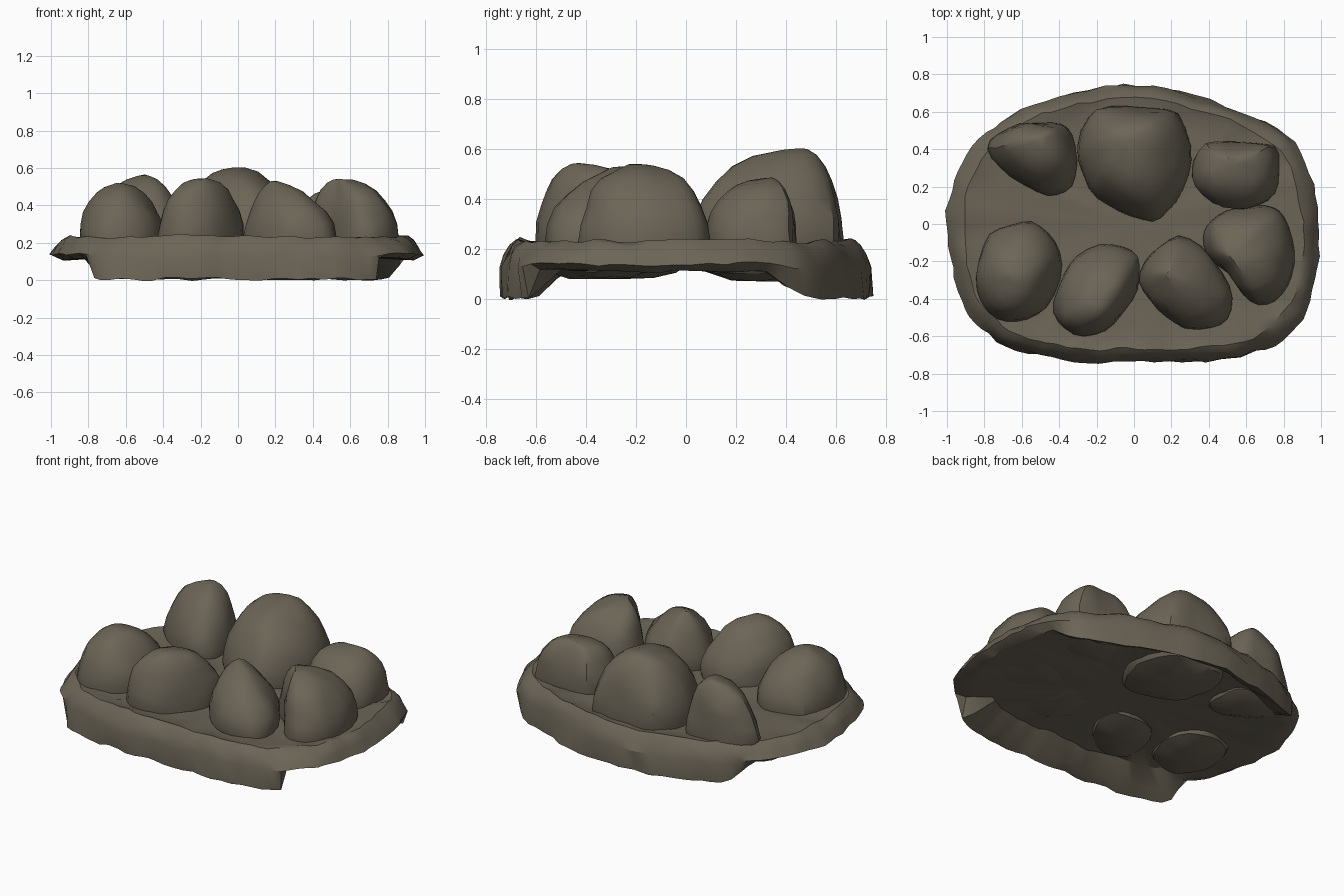
import bpy, bmesh, math
from mathutils import Vector, noise

cube = bpy.data.objects.get("Cube")
if cube:
    bpy.data.objects.remove(cube, do_unlink=True)

stone = bpy.data.materials.new("grey brown stone")
stone.use_nodes = True
COLOUR = (0.15, 0.13, 0.095, 1)
stone.diffuse_color = COLOUR
stone.node_tree.nodes["Principled BSDF"].inputs["Base Color"].default_value = COLOUR


def smooth_loop(points, steps):
    """Closed Catmull-Rom curve through the outline points."""
    pts = [Vector(p) for p in points]
    n, out = len(pts), []
    for i in range(n):
        a, b, c, d = (pts[(i + k) % n] for k in (-1, 0, 1, 2))
        for s in range(steps):
            t = s / steps
            out.append(0.5 * (2 * b + (c - a) * t + (2 * a - 5 * b + 4 * c - d) * t * t
                              + (3 * b - a - 3 * c + d) * t ** 3))
    return out


def loft(name, top, rings, bottom, rough, grain, angle):
    """Skin closed rings between two poles, with a coherent rough displacement."""
    bm = bmesh.new()
    rows = []
    for ring in rings:
        row = []
        for p in ring:
            bump = noise.noise_vector(p * grain) * rough
            row.append(bm.verts.new(p + Vector((bump.x, bump.y, bump.z * 0.8))))
        rows.append(row)
    n = len(rows[0])
    first, last = bm.verts.new(top), bm.verts.new(bottom)
    for i in range(n):
        j = (i + 1) % n
        bm.faces.new((first, rows[0][i], rows[0][j]))
        bm.faces.new((last, rows[-1][j], rows[-1][i]))
        for a, b in zip(rows, rows[1:]):
            bm.faces.new((a[i], b[i], b[j], a[j]))
    bmesh.ops.recalc_face_normals(bm, faces=bm.faces)
    mesh = bpy.data.meshes.new(name)
    bm.to_mesh(mesh)
    bm.free()
    mesh.materials.append(stone)
    obj = bpy.data.objects.new(name, mesh)
    bpy.context.collection.objects.link(obj)
    bpy.ops.object.select_all(action='DESELECT')
    obj.select_set(True)
    bpy.context.view_layer.objects.active = obj
    bpy.ops.object.shade_smooth_by_angle(angle=math.radians(angle))


# Base slab: rough plate whose front and back edges reach the ground
slab = smooth_loop([
    (.02, .745), (-.33, .7), (-.6, .61), (-.8, .49), (-.92, .33), (-.99, .12),
    (-.995, -.12), (-.95, -.36), (-.85, -.53), (-.68, -.65), (-.45, -.71), (-.2, -.745),
    (0, -.73), (.25, -.735), (.52, -.72), (.75, -.64), (.9, -.5), (.97, -.3),
    (.995, -.05), (.96, .22), (.86, .43), (.64, .57), (.33, .68)], 4)


def ramp(v, lo, hi):
    t = min(1, max(0, (v - lo) / (hi - lo)))
    return t * t * (3 - 2 * t)


def drop(p):
    """How far the edge hangs: 1 reaches the ground."""
    front = ramp(-p.y, .53, .61) * (1 - ramp(p.x, .76, .8))
    return max(front, ramp(p.y + .07 * p.x, .38, .56))


def slab_ring(scale, z, hang=0.0, flare=0.0):
    ring = []
    for p in slab:
        d = drop(p)
        s = scale + flare * d
        ring.append(Vector((p.x * s, p.y * s, z - hang * d)))
    return ring


slab_rings = [
    slab_ring(.4, .215), slab_ring(.75, .215), slab_ring(.86, .224),
    slab_ring(.91, .234), slab_ring(.945, .212), slab_ring(.972, .178),
    slab_ring(.998, .14, .01), slab_ring(.94, .115, .11, .057),
    slab_ring(.9, .115, .08, .02), slab_ring(.8, .122), slab_ring(.5, .125)]
loft("rock_slab", (0, 0, .215), slab_rings, (0, 0, .125), .022, 9, 32)


# Boulders: footprint outline, peak, how pointed the dome is, and underside height
def boulder(name, outline, peak, pointed, under):
    foot = smooth_loop(outline, 3)
    summit = Vector(peak[:2])
    middle = sum(foot, Vector((0, 0))) / len(foot)
    base = .21
    rings = []
    for deg in (80, 68, 55, 42, 29, 16, 4):
        a = math.radians(deg)
        r = math.cos(a) ** pointed
        z = base + (peak[2] - base) * math.sin(a)
        rings.append([Vector((*summit.lerp(p, r), z)) for p in foot])
    for r, t in ((.95, .6), (.83, .25), (.5, .05)):
        z = under + (base - under) * t
        rings.append([Vector((*middle.lerp(p, r), z)) for p in foot])
    loft(name, peak, rings, (*middle, under), .016, 7, 30)


boulder("boulder_front_far_right",
        [(-.6, .01), (-.78, -.06), (-.85, -.28), (-.78, -.47), (-.62, -.53),
         (-.46, -.44), (-.39, -.22), (-.45, -.05)], (-.65, -.28, .52), 1.1, .08)
boulder("boulder_front_right",
        [(-.12, -.11), (-.3, -.17), (-.41, -.34), (-.41, -.53), (-.27, -.6),
         (-.1, -.53), (.02, -.34), (.02, -.17)], (-.2, -.43, .545), .9, .08)
boulder("boulder_front_left",
        [(.24, -.06), (.1, -.16), (.03, -.3), (.12, -.46), (.28, -.56),
         (.46, -.54), (.53, -.4), (.42, -.18)], (.19, -.27, .53), 1.4, .115)
boulder("boulder_front_far_left",
        [(.58, .09), (.45, .05), (.38, -.04), (.39, -.16), (.5, -.26), (.58, -.38),
         (.7, -.43), (.83, -.33), (.86, -.14), (.8, .04), (.71, .09)],
        (.54, -.18, .54), .85, .115)
boulder("boulder_back_right",
        [(-.5, .54), (-.67, .52), (-.78, .4), (-.66, .25), (-.47, .16),
         (-.34, .2), (-.3, .36), (-.36, .51)], (-.5, .46, .565), 1.05, .08)
boulder("boulder_back_middle",
        [(.02, .62), (-.2, .61), (-.3, .42), (-.24, .19), (-.08, .07),
         (.1, .02), (.23, .12), (.31, .34), (.23, .59)], (-.03, .45, .602), .9, .07)
boulder("boulder_back_left",
        [(.55, .43), (.38, .43), (.31, .29), (.36, .15), (.54, .08),
         (.72, .12), (.77, .27), (.75, .42)], (.52, .32, .485), .7, .115)
